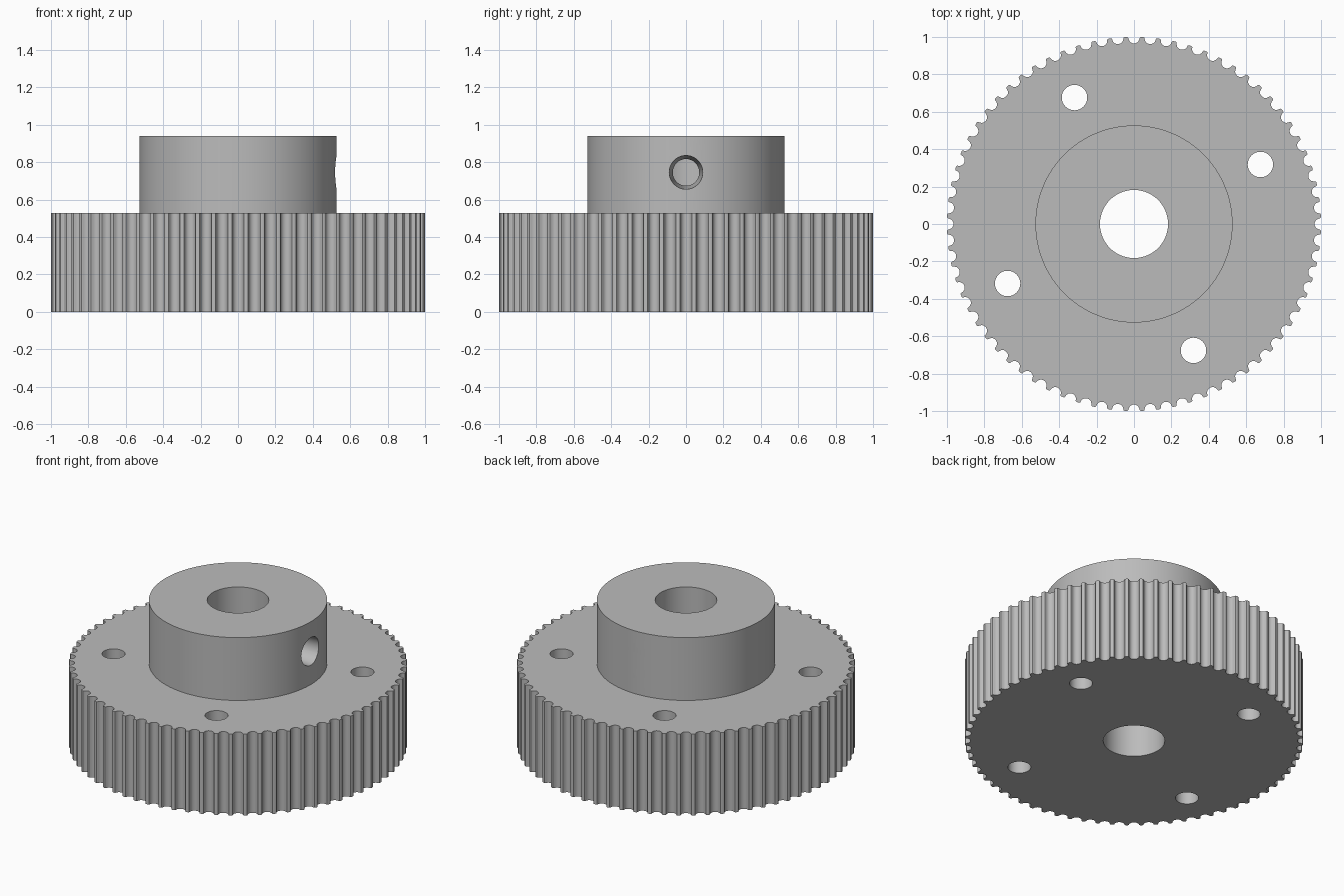
import bpy, bmesh, math
from mathutils import Matrix, Vector

cube = bpy.data.objects.get("Cube")
if cube:
    bpy.data.objects.remove(cube, do_unlink=True)

TEETH = 72
GEAR_TOP, HUB_TOP = 0.53, 0.94
HUB_R, BORE_R = 0.527, 0.182

grey = bpy.data.materials.new("metal grey")
grey.use_nodes = True
colour = (0.5, 0.5, 0.5, 1)
grey.diffuse_color = colour
grey.node_tree.nodes["Principled BSDF"].inputs["Base Color"].default_value = colour


def finish(name, bm):
    bmesh.ops.recalc_face_normals(bm, faces=bm.faces)
    mesh = bpy.data.meshes.new(name)
    bm.to_mesh(mesh)
    bm.free()
    mesh.materials.append(grey)
    obj = bpy.data.objects.new(name, mesh)
    bpy.context.collection.objects.link(obj)
    return obj


def prism(name, outline, z0, z1):
    bm = bmesh.new()
    low, high = [[bm.verts.new((p.x, p.y, z)) for p in outline] for z in (z0, z1)]
    bm.faces.new(low)
    bm.faces.new(high)
    for i in range(len(outline)):
        bm.faces.new((low[i - 1], low[i], high[i], high[i - 1]))
    return finish(name, bm)


def cylinder(name, r1, r2, z0, z1, place=Matrix.Identity(4), sides=64):
    bm = bmesh.new()
    bmesh.ops.create_cone(bm, cap_ends=True, segments=sides, radius1=r1, radius2=r2,
                          depth=z1 - z0, matrix=Matrix.Translation((0, 0, (z0 + z1) / 2)))
    bm.transform(place)
    return finish(name, bm)


# Toothed rim: rounded groove outline (half width, depth) repeated clockwise
half = [(0.0374, 0), (0.0324, 0.0016), (0.0299, 0.0058), (0.029, 0.0105),
        (0.0274, 0.0151), (0.0253, 0.0196), (0.0226, 0.0238), (0.0179, 0.0281),
        (0.0124, 0.0312), (0.0064, 0.0331)]
groove = [(-w, d) for w, d in half] + [(0, 0.0337)] + half[::-1]
rim = math.sqrt(1 - half[0][0] ** 2)
outline = []
for i in range(TEETH):
    turn = Matrix.Rotation(-2 * math.pi * i / TEETH, 3, 'Z')
    outline += [turn @ Vector((w, rim - d, 0)) for w, d in groove]
pulley = prism("toothed_pulley", outline, 0, GEAR_TOP)


def combine(tool, operation):
    mod = pulley.modifiers.new(tool.name, 'BOOLEAN')
    mod.operation = operation
    mod.solver = 'EXACT'
    mod.object = tool
    bpy.context.view_layer.objects.active = pulley
    bpy.ops.object.modifier_apply(modifier=mod.name)
    bpy.data.objects.remove(tool, do_unlink=True)


# Hub and central bore
combine(cylinder("hub", HUB_R, HUB_R, 0.3, HUB_TOP, sides=128), 'UNION')
combine(cylinder("bore", BORE_R, BORE_R, -0.1, 1.1, sides=96), 'DIFFERENCE')

# Four holes through the rim plate
for i in range(4):
    a = math.radians(25.2 + 90 * i)
    spot = Matrix.Translation((0.747 * math.cos(a), 0.747 * math.sin(a), 0))
    combine(cylinder("plate_hole", 0.068, 0.068, -0.1, 0.7, spot, 48), 'DIFFERENCE')

# Two tapered set screw holes, on the left (+x) and the back (+y)
for i in range(2):
    place = (Matrix.Translation((0, 0, 0.746)) @ Matrix.Rotation(math.pi / 2 * i, 4, 'Z')
             @ Matrix.Rotation(math.pi / 2, 4, 'Y'))
    combine(cylinder("screw_hole", 0.067, 0.094, 0.1, 0.6, place, 48), 'DIFFERENCE')

# Smooth walls with crisp rims
bpy.ops.object.select_all(action='DESELECT')
pulley.select_set(True)
bpy.context.view_layer.objects.active = pulley
bpy.ops.object.shade_smooth_by_angle(angle=math.radians(30))
